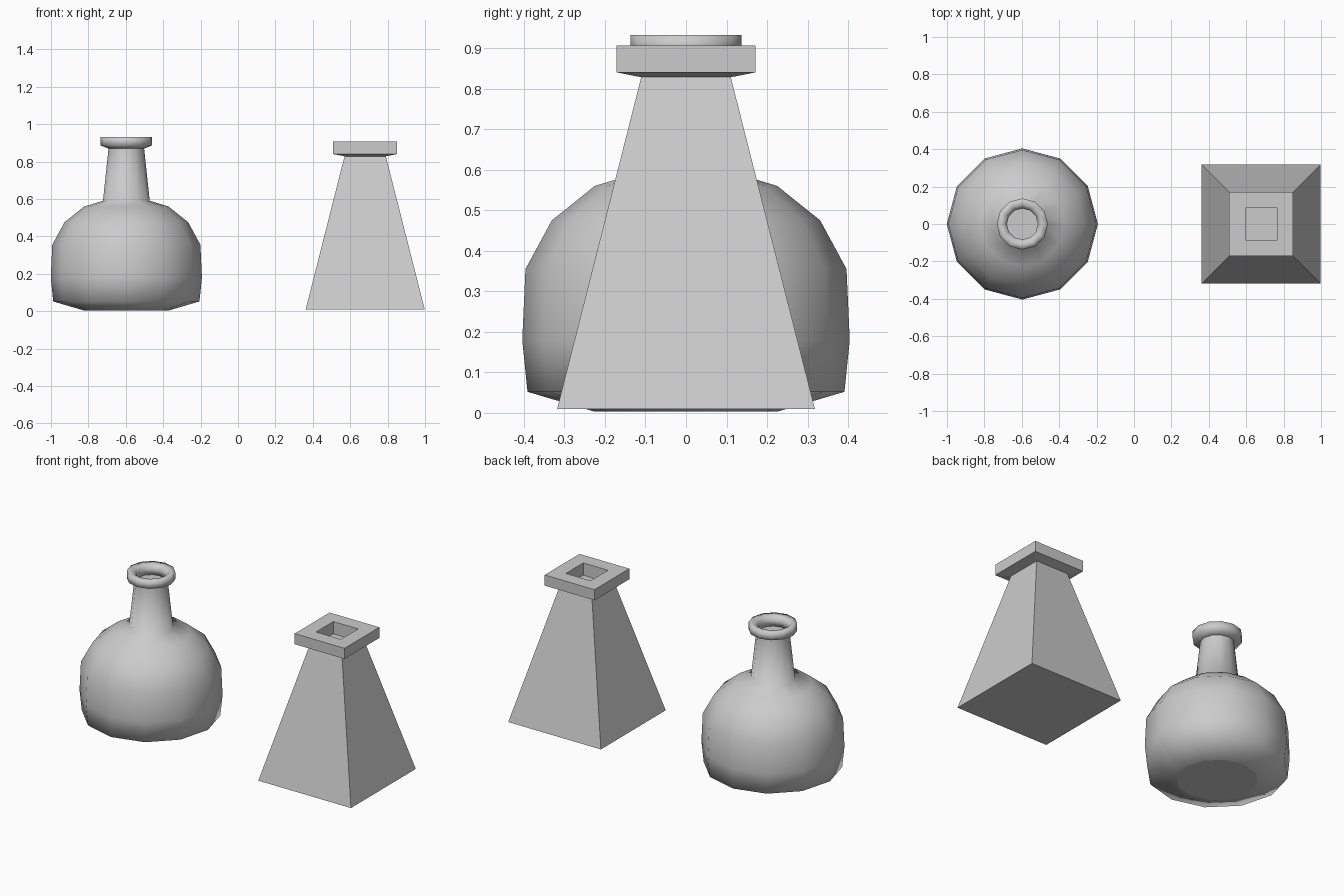
import bpy, bmesh
from math import cos, sin, pi

if "Cube" in bpy.data.objects:
    bpy.data.objects.remove(bpy.data.objects["Cube"])


def lathe(name, profile, sides, x, smooth, start=0.0, closed=False):
    """Revolve (radius, z) points; open profiles get end caps."""
    bm = bmesh.new()
    rings = [[bm.verts.new((x + r * cos(start + 2 * pi * i / sides),
                            r * sin(start + 2 * pi * i / sides), z))
              for i in range(sides)] for r, z in profile]
    pairs = list(zip(rings, rings[1:]))
    if closed:
        pairs.append((rings[-1], rings[0]))
    for a, b in pairs:
        for i in range(sides):
            j = (i + 1) % sides
            bm.faces.new((a[i], a[j], b[j], b[i])).smooth = smooth
    if not closed:
        bm.faces.new(rings[0][::-1])
        bm.faces.new(rings[-1])
    bmesh.ops.recalc_face_normals(bm, faces=bm.faces)
    mesh = bpy.data.meshes.new(name)
    bm.to_mesh(mesh)
    bm.free()
    ob = bpy.data.objects.new(name, mesh)
    bpy.context.collection.objects.link(ob)
    return ob


def square(name, profile, x, closed=False):
    """Four-sided lathe whose profile uses half-widths."""
    return lathe(name, [(h * 2 ** 0.5, z) for h, z in profile], 4, x,
                 False, pi / 4, closed)


# Round flask: belly with neck, then the rolled lip around the capped neck
RX = -0.597
lathe("round_flask_body",
      [(0.225, 0.003), (0.391, 0.052), (0.404, 0.18), (0.396, 0.355),
       (0.331, 0.475), (0.225, 0.56), (0.125, 0.59), (0.095, 0.872)],
      12, RX, True)
lathe("round_flask_lip",
      [(0.093, 0.868), (0.137, 0.886), (0.137, 0.932), (0.103, 0.932),
       (0.083, 0.912), (0.083, 0.868)],
      12, RX, True, closed=True)

# Square flask: tapered body and square collar
SX = 0.68
square("square_flask_body", [(0.318, 0.01), (0.11, 0.83)], SX)
square("square_flask_collar",
       [(0.11, 0.828), (0.171, 0.84), (0.171, 0.906), (0.085, 0.906),
        (0.085, 0.828)], SX, closed=True)
